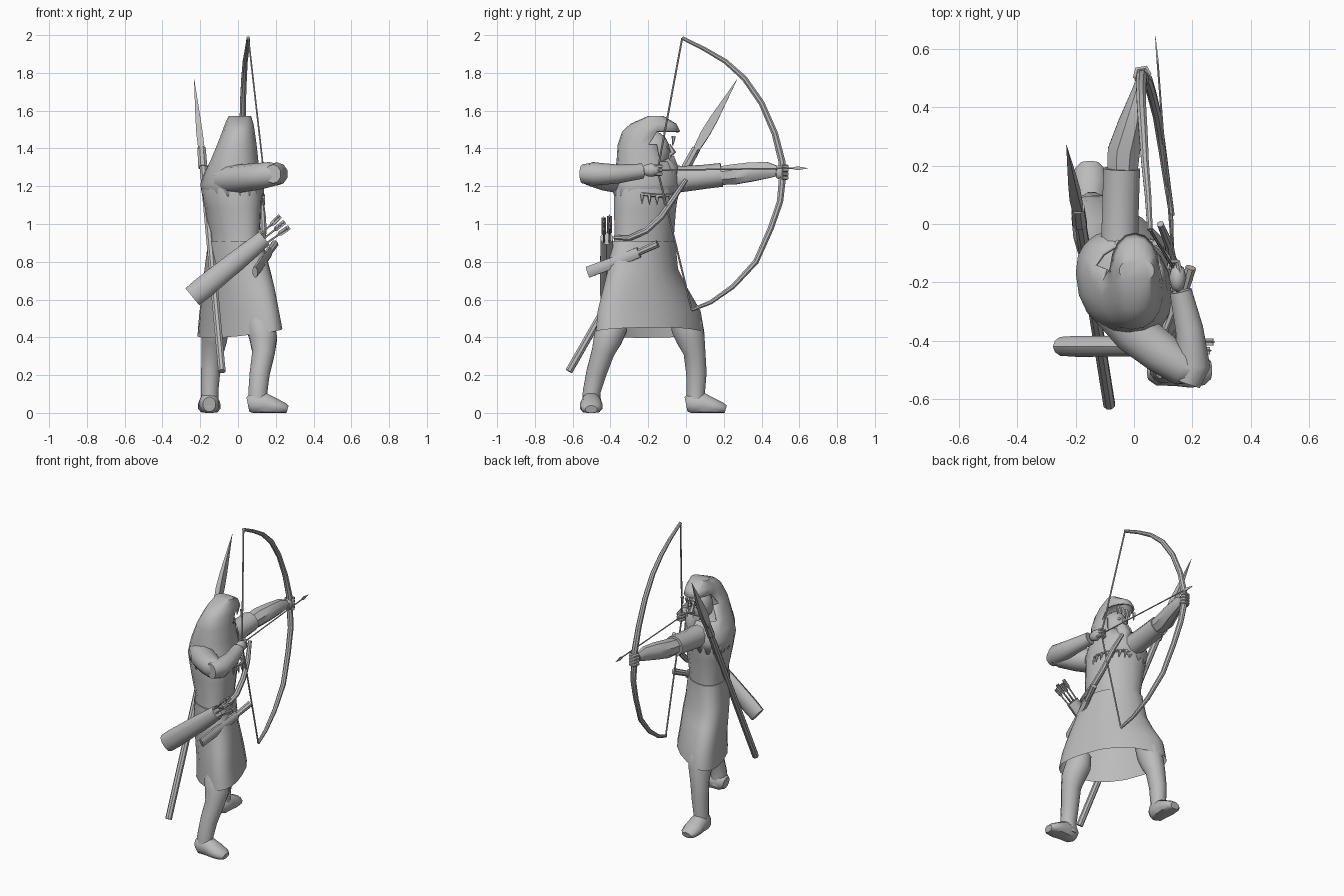
import bpy, bmesh, math
from mathutils import Vector

grey = bpy.data.materials.new("stone_grey")
grey.diffuse_color = (0.5, 0.5, 0.5, 1)


def finish(name, bm):
    bmesh.ops.recalc_face_normals(bm, faces=bm.faces)
    mesh = bpy.data.meshes.new(name)
    bm.to_mesh(mesh)
    bm.free()
    mesh.materials.append(grey)
    ob = bpy.data.objects.new(name, mesh)
    bpy.context.collection.objects.link(ob)
    return ob


def skin(bm, rings):
    """Bridge equal rings of points and close the ends."""
    rows = [[bm.verts.new(p) for p in r] for r in rings]
    n = len(rows[0])
    for a, b in zip(rows, rows[1:]):
        for i in range(n):
            j = (i + 1) % n
            bm.faces.new((a[i], a[j], b[j], b[i]))
    bm.faces.new(rows[0])
    bm.faces.new(rows[-1])


def tube(name, pts, radii, n=8, hint=None, floor=None):
    """Sweep ellipses along a path; a radius is a number or (side, up)."""
    pts = [Vector(p) for p in pts]
    if hint is None:
        chord = (pts[-1] - pts[0]).normalized()
        hint = (0, 1, 0) if abs(chord.z) > 0.85 else (0, 0, 1)
    if not isinstance(radii, list):
        radii = [radii] * len(pts)
    rings = []
    for k, p in enumerate(pts):
        t = (pts[min(k + 1, len(pts) - 1)] - pts[max(k - 1, 0)]).normalized()
        side = t.cross(Vector(hint)).normalized()
        up = side.cross(t)
        ra, rb = radii[k] if isinstance(radii[k], tuple) else (radii[k], radii[k])
        ring = []
        for i in range(n):
            a = 2 * math.pi * (i + 0.5) / n
            v = p + side * ra * math.cos(a) + up * rb * math.sin(a)
            if floor is not None:
                v.z = max(v.z, floor)
            ring.append(v)
        rings.append(ring)
    bm = bmesh.new()
    skin(bm, rings)
    return finish(name, bm)


def loft(name, rows, n=16, opening=None):
    """Stack ovals (z, x0, x1, y0, y1, skew, slope); skew turns the oval, slope lowers its -x side."""
    rings = []
    for z, x0, x1, y0, y1, skew, slope in rows:
        ring = []
        for i in range(n):
            a = 2 * math.pi * (i + 0.5) / n
            c, s = math.cos(a + math.radians(skew)), math.sin(a)
            dx = math.copysign(abs(c) ** 0.9, c) * (x1 - x0) / 2
            dy = math.copysign(abs(s) ** 0.9, s) * (y1 - y0) / 2
            ring.append(((x0 + x1) / 2 + dx, (y0 + y1) / 2 + dy, z + slope * (dx + dy * 0.5)))
        rings.append(ring)
    bm = bmesh.new()
    skin(bm, rings)
    if opening:
        out = [f for f in bm.faces if opening(f.calc_center_median())]
        bmesh.ops.delete(bm, geom=out, context='FACES')
    return finish(name, bm)


def ball(name, loc, size, seg=12):
    bm = bmesh.new()
    bmesh.ops.create_uvsphere(bm, u_segments=seg, v_segments=8, radius=1)
    for v in bm.verts:
        v.co = Vector(loc) + Vector([c * s for c, s in zip(v.co, size)])
    return finish(name, bm)


# Tunic: torso and an open skirt stretched over the stride
loft("torso", [(0.86, -.155, .12, -.39, -.06, 22, 0), (0.95, -.15, .115, -.38, -.06, 20, 0),
               (1.08, -.175, .125, -.385, -.05, 15, 0), (1.18, -.195, .13, -.385, -.035, 12, 0),
               (1.27, -.17, .11, -.37, -.04, 10, 0), (1.33, -.10, .08, -.32, -.08, 0, 0)])
loft("skirt", [(0.425, -.215, .235, -.48, .10, 42, .16), (0.54, -.205, .215, -.47, .08, 42, .1),
               (0.66, -.19, .195, -.44, .01, 36, .04), (0.76, -.178, .17, -.415, -.04, 30, 0),
               (0.91, -.158, .13, -.395, -.055, 22, 0)], n=20,
     opening=lambda c: c.z < .44 and abs(c.x - .01) < .05 and abs(c.y + .19) < .08)

# Hood with a shoulder cape, open toward the target
hood = loft("hood", [(1.13, -.185, .125, -.38, -.045, 14, 0), (1.21, -.20, .13, -.388, -.025, 12, 0),
                     (1.27, -.18, .118, -.38, -.035, 8, 0), (1.33, -.15, .11, -.368, -.07, 0, 0),
                     (1.42, -.112, .10, -.362, -.09, 0, 0), (1.49, -.085, .09, -.338, -.03, 0, 0),
                     (1.53, -.07, .083, -.295, -.05, 0, 0), (1.572, -.05, .07, -.20, -.12, 0, 0)],
            n=18, opening=lambda c: (c.y > -.16 and 1.31 < c.z < 1.47) or c.z < 1.15)
thick = hood.modifiers.new("cloth", 'SOLIDIFY')
thick.thickness = 0.01

# Head and face
ball("head", (.01, -.17, 1.385), (.075, .085, .105))
tube("nose", [(.01, -.09, 1.42), (.01, -.07, 1.38), (.01, -.09, 1.365)], [.008, .018, .014], 6)
tube("beard", [(.01, -.11, 1.34), (.01, -.085, 1.29), (.01, -.07, 1.21)], [.055, .05, .008], 8)
for s in (-1, 1):
    tube("moustache", [(.01, -.08, 1.35), (.01 + s * .045, -.09, 1.32)], [.014, .005], 6)
    ball("eye", (.01 + s * .03, -.097, 1.405), (.011, .009, .009), 8)
for k in range(5):
    x = -.055 + k * .032
    tube("hair_strand", [(x, -.065, 1.465), (x, -.07, 1.415 + .012 * (k % 2))], [.012, .003], 5)

# Tooth necklace
ring = [(.125 * math.cos(a) + .008, .13 * math.sin(a) - .18, 1.18 - .03 * math.cos(a - .4))
        for a in [math.radians(-60 + 18 * k) for k in range(10)]]
tube("necklace_cord", ring, .009, 6)
for x, y, z in ring:
    tube("necklace_tooth", [(x, y, z), (x + .01, y, z - .05)], [.012, .002], 5)

# Legs and boots
tube("back_leg", [(.105, -.37, .54), (.12, -.39, .46), (.135, -.415, .39), (.135, -.44, .32),
                  (.115, -.475, .21), (.105, -.50, .11), (.105, -.50, .03)],
     [(.06, .06), (.08, .085), (.075, .078), (.062, .062), (.055, .055), (.052, .048), (.053, .055)],
     12, hint=(0, 1, 0))
tube("front_leg", [(-.105, -.03, .54), (-.12, .005, .46), (-.125, .025, .39), (-.135, .045, .32),
                   (-.145, .055, .21), (-.15, .052, .11), (-.15, .052, .03)],
     [(.06, .06), (.075, .088), (.07, .078), (.06, .06), (.052, .056), (.047, .05), (.05, .052)],
     12, hint=(0, 1, 0))
boot = [(0, .045, .035, .04), (.025, .05, .054, .062), (.09, .048, .056, .06),
        (.145, .034, .062, .044), (.19, .024, .052, .032), (.21, .018, .032, .022)]
for name, o, d in (("back_boot", (.052, -.502), (1, 0)), ("front_boot", (-.152, 0), (0, 1))):
    tube(name, [(o[0] + d[0] * t, o[1] + d[1] * t, z) for t, z, _, _ in boot],
         [(w, h) for _, _, w, h in boot], 12, floor=0)

# Bow arm: loose sleeve, forearm and gripping hand
tube("bow_sleeve", [(-.05, -.10, 1.235), (-.048, 0, 1.24), (-.045, .10, 1.25), (-.042, .19, 1.26)],
     [(.07, .075), (.066, .068), (.066, .064), (.066, .063)], 10)
tube("bow_forearm", [(-.04, .17, 1.255), (-.035, .25, 1.262), (-.01, .34, 1.275),
                     (.012, .43, 1.285), (.022, .48, 1.28)],
     [(.055, .052), (.06, .058), (.05, .055), (.033, .047), (.022, .03)], 8)
ball("bow_hand", (.027, .50, 1.275), (.026, .032, .04), 8)
for k in range(4):
    z = 1.245 + k * .02
    tube("bow_finger", [(.005, .50, z), (.012, .53, z), (.04, .535, z), (.052, .51, z)], .011, 6)

# Drawing arm folded back at the elbow
tube("draw_upper_arm", [(-.07, -.29, 1.235), (0, -.37, 1.24), (.09, -.44, 1.25),
                        (.17, -.495, 1.262), (.225, -.51, 1.265)],
     [(.08, .08), (.08, .075), (.075, .072), (.066, .066), (.035, .052)], 10)
tube("draw_forearm", [(.185, -.55, 1.265), (.205, -.49, 1.265), (.19, -.36, 1.265), (.16, -.23, 1.28)],
     [(.045, .05), (.06, .062), (.05, .05), (.04, .04)], 10)
ball("draw_hand", (.15, -.185, 1.285), (.03, .05, .035), 8)
for k in range(3):
    z = 1.265 + k * .02
    tube("draw_finger", [(.16, -.17, z), (.15, -.13, z), (.125, -.13, z), (.12, -.155, z)], .010, 6)

# Bow, string and nocked arrow
bow = [(.055, -.02, 1.985), (.048, .10, 1.925), (.038, .21, 1.86), (.032, .31, 1.77),
       (.026, .40, 1.64), (.024, .47, 1.48), (.027, .508, 1.33), (.03, .51, 1.24),
       (.045, .498, 1.12), (.06, .45, .98), (.08, .37, .80), (.098, .25, .67),
       (.115, .13, .585), (.13, .03, .545)]
tube("bow", bow, [.01, .012, .014, .016, .017, .018, .02, .02, .018, .017, .016, .014, .012, .01],
     8, hint=(1, 0, 0))
nock = (.135, -.15, 1.285)
for name, tip in (("upper_string", bow[0]), ("lower_string", bow[-1])):
    tube(name, [tip, nock], .005, 6)
tube("nocked_arrow", [nock, (.08, .57, 1.295)], .004, 6)
tube("nocked_arrowhead", [(.08, .56, 1.295), (.078, .59, 1.295), (.073, .645, 1.295)],
     [.004, (.004, .015), .001], 4)

# Quiver slung behind the hips, with spare arrows
q0, q1 = Vector((-.242, -.42, .615)), Vector((.14, -.42, .925))
axis = (q1 - q0).normalized()
across = Vector((-axis.z, 0, axis.x))
tube("quiver", [q0, q0.lerp(q1, .15), q0.lerp(q1, .6), q1],
     [(.034, .058), (.038, .06), (.036, .054), (.034, .044)], 10)
for k in range(6):
    base = q1 + across * (.024 * (k % 3 - 1)) + Vector((0, .03 * (k // 3) - .015, 0))
    end = base + axis * (.125 + .014 * (k % 2)) + across * (.014 * (k % 3 - 1))
    tube("spare_arrow", [base - axis * .05, end], .005, 5)
    for w, h in ((.018, .002), (.002, .018)):
        tube("fletching", [base.lerp(end, .5), base.lerp(end, .62), end],
             [.002, (w, h), (w, h)], 4)

# Dagger at the belt and strap across the chest
tube("dagger_sheath", [(.09, -.52, .745), (.13, -.37, .80), (.165, -.25, .85)],
     [(.015, .032), (.017, .032), (.017, .03)], 8)
tube("dagger_grip", [(.165, -.25, .85), (.195, -.15, .895)], [.018, .02], 8)
tube("chest_strap", [(.10, -.38, .93), (.13, -.30, .925), (.135, -.21, .965), (.13, -.13, 1.04),
                     (.12, -.07, 1.13), (.09, 0, 1.235)],
     [.012, .016, .018, .018, .016, .012], 8)

# Spear across the back
tube("spear_shaft", [(-.085, -.62, .22), (-.19, .04, 1.37)], .021, 8)
tube("spear_socket", [(-.186, 0, 1.30), (-.193, .055, 1.40)], [.026, .024], 8)
tube("spear_blade", [(-.19, .04, 1.37), (-.203, .10, 1.475), (-.212, .15, 1.56), (-.232, .27, 1.765)],
     [(.024, .02), (.024, .034), (.018, .03), (.001, .001)], 4)

# Smooth shading with crisp edges
bpy.ops.object.select_all(action='SELECT')
bpy.context.view_layer.objects.active = hood
bpy.ops.object.shade_smooth_by_angle(angle=math.radians(40))
